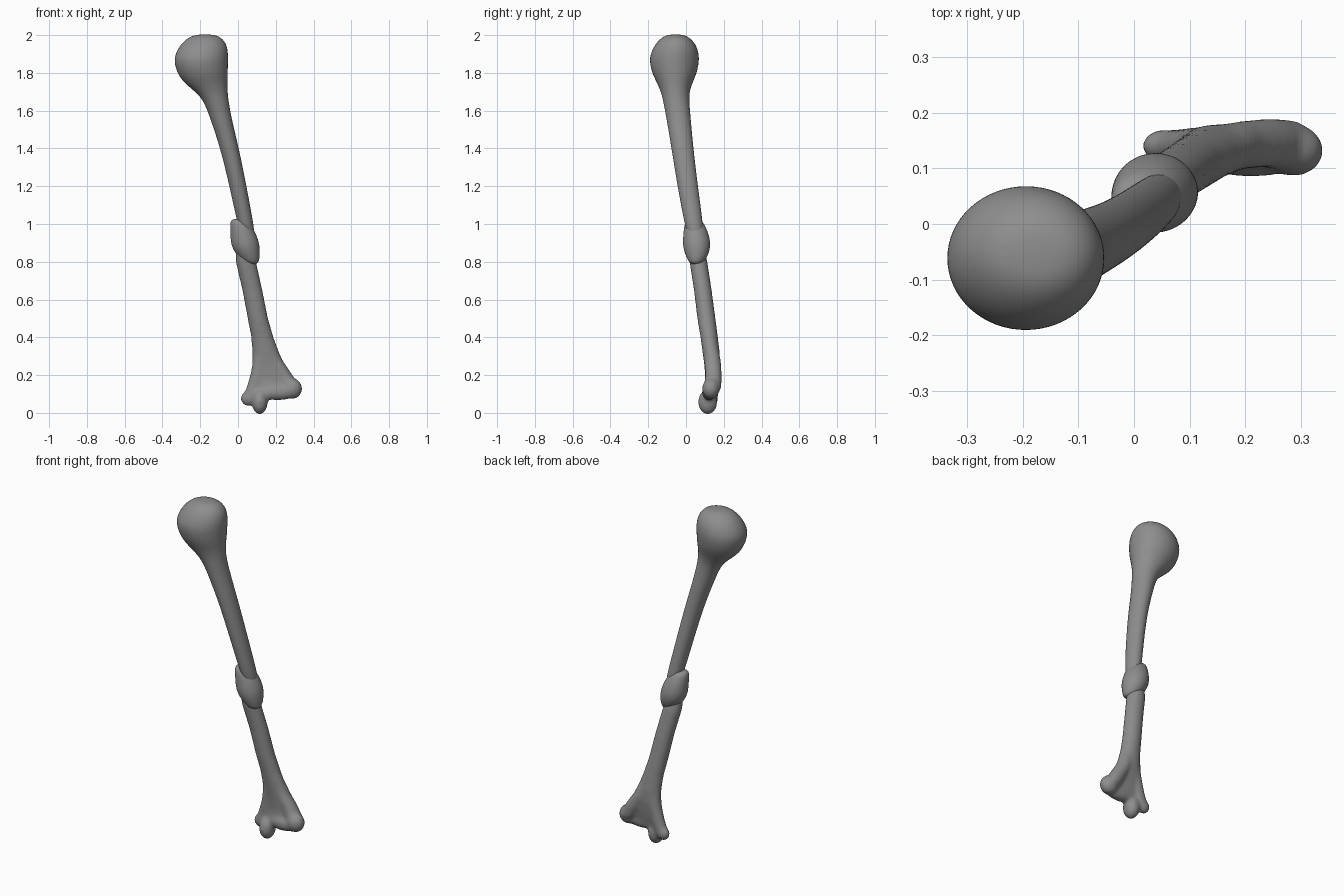
import bpy, bmesh, math
from mathutils import Matrix

SIDES = 16

# Dark grey bone
grey = bpy.data.materials.new("dark_grey")
grey.diffuse_color = (.27, .27, .27, 1)


def loft(bm, sections):
    """Skin elliptical rings given as (z, cx, cy, rx, ry)."""
    rings = []
    for z, cx, cy, rx, ry in sections:
        rings.append([bm.verts.new((cx + rx * math.cos(2 * math.pi * i / SIDES),
                                    cy + ry * math.sin(2 * math.pi * i / SIDES), z))
                      for i in range(SIDES)])
    for a, b in zip(rings, rings[1:]):
        for i in range(SIDES):
            j = (i + 1) % SIDES
            bm.faces.new((a[i], a[j], b[j], b[i]))
    bm.faces.new(rings[0])
    bm.faces.new(rings[-1])


def blob(bm, centre, radii):
    m = Matrix.Translation(centre) @ Matrix.Diagonal((*radii, 1))
    bmesh.ops.create_uvsphere(bm, u_segments=24, v_segments=16, radius=1, matrix=m)


def finish(bm, name):
    bmesh.ops.recalc_face_normals(bm, faces=bm.faces)
    for f in bm.faces:
        f.smooth = True
    me = bpy.data.meshes.new(name)
    bm.to_mesh(me)
    bm.free()
    me.materials.append(grey)
    ob = bpy.data.objects.new(name, me)
    bpy.context.collection.objects.link(ob)
    return ob


def subdivide(ob):
    mod = ob.modifiers.new("smooth", 'SUBSURF')
    mod.levels = mod.render_levels = 2


# Upper bone: ball head, neck and tapering shaft
bm = bmesh.new()
loft(bm, [
    (2.004, -.175, -.055, .040, .034),
    (1.990, -.175, -.055, .088, .074),
    (1.95, -.182, -.056, .126, .112),
    (1.90, -.192, -.060, .143, .131),
    (1.86, -.196, -.062, .146, .134),
    (1.80, -.188, -.061, .137, .122),
    (1.75, -.173, -.060, .119, .097),
    (1.70, -.140, -.057, .087, .077),
    (1.65, -.115, -.052, .066, .070),
    (1.55, -.088, -.038, .057, .065),
    (1.40, -.044, -.019, .050, .059),
    (1.20, .000, .009, .046, .055),
    (1.00, .040, .041, .043, .050),
    (.92, .055, .055, .038, .040)])
subdivide(finish(bm, "upper_bone"))

# Swollen joint sleeve in the middle
bm = bmesh.new()
loft(bm, [
    (1.028, -.006, .042, .030, .034),
    (1.00, .013, .044, .056, .054),
    (.95, .027, .053, .069, .068),
    (.90, .037, .056, .077, .075),
    (.86, .046, .057, .071, .070),
    (.82, .060, .057, .056, .054),
    (.785, .078, .052, .028, .030)])
subdivide(finish(bm, "joint_sleeve"))

# Lower bone: shaft, web, two ridges and the knuckles fused together
bm = bmesh.new()
loft(bm, [
    (.90, .030, .050, .042, .042),
    (.80, .042, .066, .055, .048),
    (.65, .076, .089, .054, .048),
    (.50, .105, .108, .055, .049),
    (.40, .129, .123, .060, .047),
    (.32, .147, .133, .072, .046),
    (.25, .161, .138, .088, .041),
    (.18, .175, .136, .112, .034),
    (.12, .175, .129, .126, .030),
    (.085, .170, .125, .118, .026)])
loft(bm, [
    (.30, .118, .134, .038, .038),
    (.22, .108, .138, .039, .037),
    (.15, .092, .138, .043, .034),
    (.07, .062, .138, .042, .031)])
loft(bm, [
    (.34, .170, .134, .040, .038),
    (.28, .190, .141, .046, .044),
    (.20, .240, .146, .050, .045),
    (.13, .280, .140, .050, .048)])
blob(bm, (.287, .132, .128), (.054, .047, .056))
blob(bm, (.210, .122, .110), (.100, .038, .044))
blob(bm, (.052, .140, .076), (.039, .030, .041))
blob(bm, (.115, .115, .058), (.043, .052, .067))
lower = finish(bm, "lower_bone")
mod = lower.modifiers.new("fuse", 'REMESH')
mod.mode = 'VOXEL'
mod.voxel_size = .008
mod.use_smooth_shade = True
mod = lower.modifiers.new("soften", 'SMOOTH')
mod.factor = .5
mod.iterations = 20
